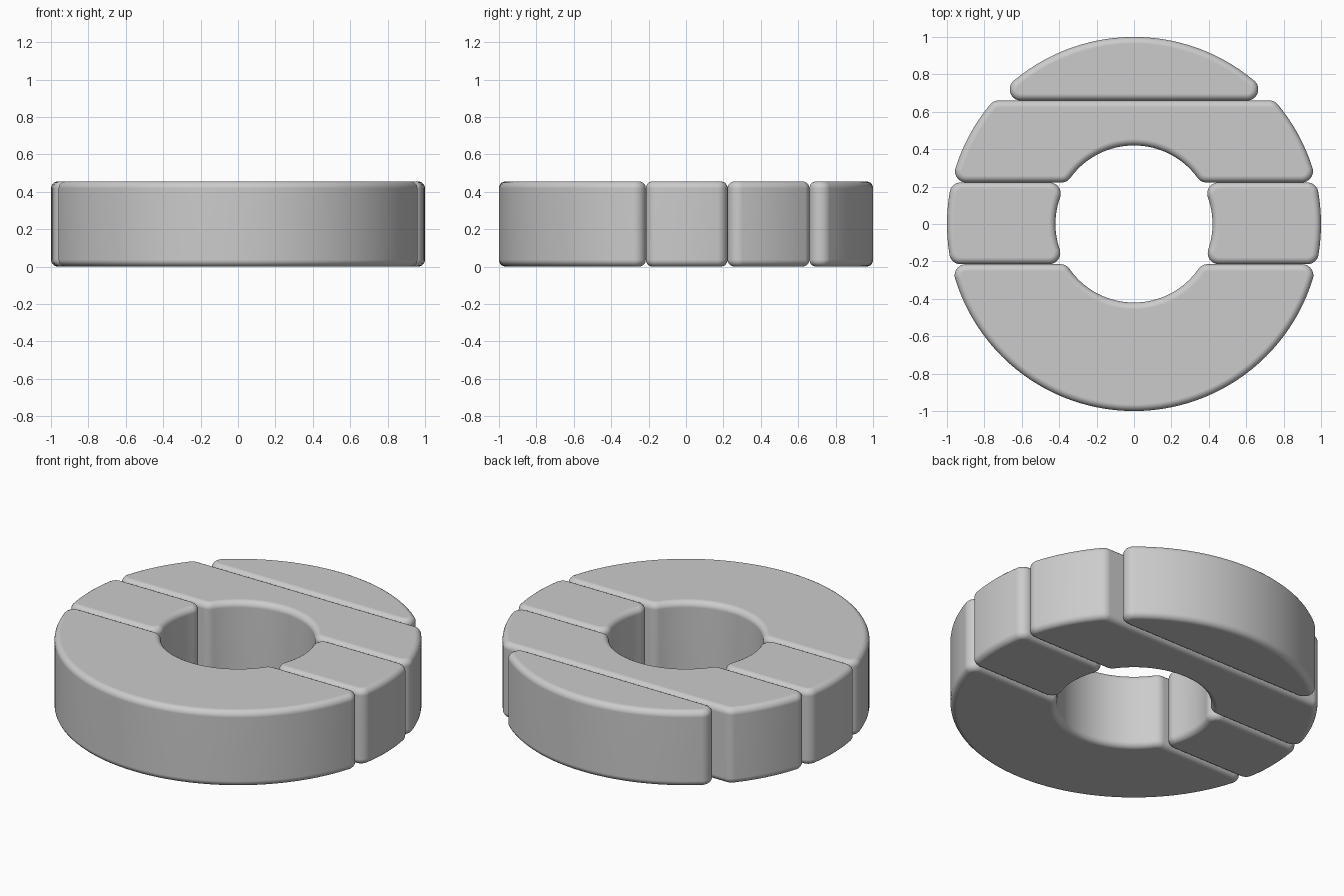
import bpy, bmesh
from math import pi, hypot, atan2, cos, sin, ceil

if "Cube" in bpy.data.objects:
    bpy.data.objects.remove(bpy.data.objects["Cube"])

R_OUT, R_IN, H = 1.0, 0.42, 0.455
FILLET, EDGE = 0.06, 0.036
CUTS = (-0.215, 0.222, 0.66)


def arc(cx, cy, r, a0, a1, step=0.05):
    # points along a circular arc
    n = max(6, ceil(abs(a1 - a0) / step))
    return [(cx + r * cos(a0 + (a1 - a0) * i / n),
             cy + r * sin(a0 + (a1 - a0) * i / n)) for i in range(n + 1)]


def fillet(cut, side, radius, outer):
    # rounded corner (x > 0) running from the straight cut to the ring wall
    cy = cut + side * FILLET
    d = radius - FILLET if outer else radius + FILLET
    cx = (d * d - cy * cy) ** 0.5
    a0 = -side * pi / 2
    a1 = atan2(cy, cx) + (0 if outer else pi)
    turn = (a1 - a0 + pi) % (2 * pi) - pi
    return arc(cx, cy, FILLET, a0, a0 + turn)


def wall(p, q, radius):
    # ring wall between two points; angles stay within +-90 degrees
    return arc(0, 0, radius, atan2(p[1], p[0]), atan2(q[1], q[0]))


def mirrored(pts):
    return [(-x, y) for x, y in reversed(pts)]


def block(name, pts):
    # extrude the outline and round its top and bottom rims
    clean = []
    for p in pts:
        if all(hypot(p[0] - q[0], p[1] - q[1]) > 1e-4 for q in clean[-1:] + clean[:1]):
            clean.append(p)
    bm = bmesh.new()
    face = bm.faces.new([bm.verts.new((x, y, 0)) for x, y in clean])
    ext = bmesh.ops.extrude_face_region(bm, geom=[face], use_keep_orig=True)
    for v in ext["geom"]:
        if isinstance(v, bmesh.types.BMVert):
            v.co.z = H
    bmesh.ops.recalc_face_normals(bm, faces=bm.faces)
    rims = [e for e in bm.edges if abs(e.verts[0].co.z - e.verts[1].co.z) < 1e-5]
    bmesh.ops.bevel(bm, geom=rims, offset=EDGE, offset_type='OFFSET', segments=5,
                    profile=0.5, affect='EDGES', clamp_overlap=False)
    for f in bm.faces:
        f.smooth = True
    me = bpy.data.meshes.new(name)
    bm.to_mesh(me)
    bm.free()
    ob = bpy.data.objects.new(name, me)
    bpy.context.collection.objects.link(ob)
    ob.modifiers.new("flat_caps", 'WEIGHTED_NORMAL')


lo, mid, hi = CUTS
bottom, top = (0, -1), (0, 1)

# front half-ring
fi, fo = fillet(lo, -1, R_IN, False), fillet(lo, -1, R_OUT, True)
half = wall(bottom, fi[-1], R_IN) + fi[::-1] + fo + wall(fo[-1], bottom, R_OUT)
block("front_half_ring", half + mirrored(half))

# pair of side blocks
a, b = fillet(lo, 1, R_OUT, True), fillet(mid, -1, R_OUT, True)
c, d = fillet(mid, -1, R_IN, False), fillet(lo, 1, R_IN, False)
side = (a + wall(a[-1], b[-1], R_OUT) + b[::-1]
        + c + wall(c[-1], d[-1], R_IN) + d[::-1])
block("right_block", side)
block("left_block", mirrored(side))

# arch behind the hole
fi, fo = fillet(mid, 1, R_IN, False), fillet(mid, 1, R_OUT, True)
up = fillet(hi, -1, R_OUT, True)
half = (wall(top, fi[-1], R_IN) + fi[::-1] + fo
        + wall(fo[-1], up[-1], R_OUT) + up[::-1])
block("rear_arch", half + mirrored(half))

# rear cap segment
fo = fillet(hi, 1, R_OUT, True)
half = fo + wall(fo[-1], top, R_OUT)
block("rear_cap", half + mirrored(half))
